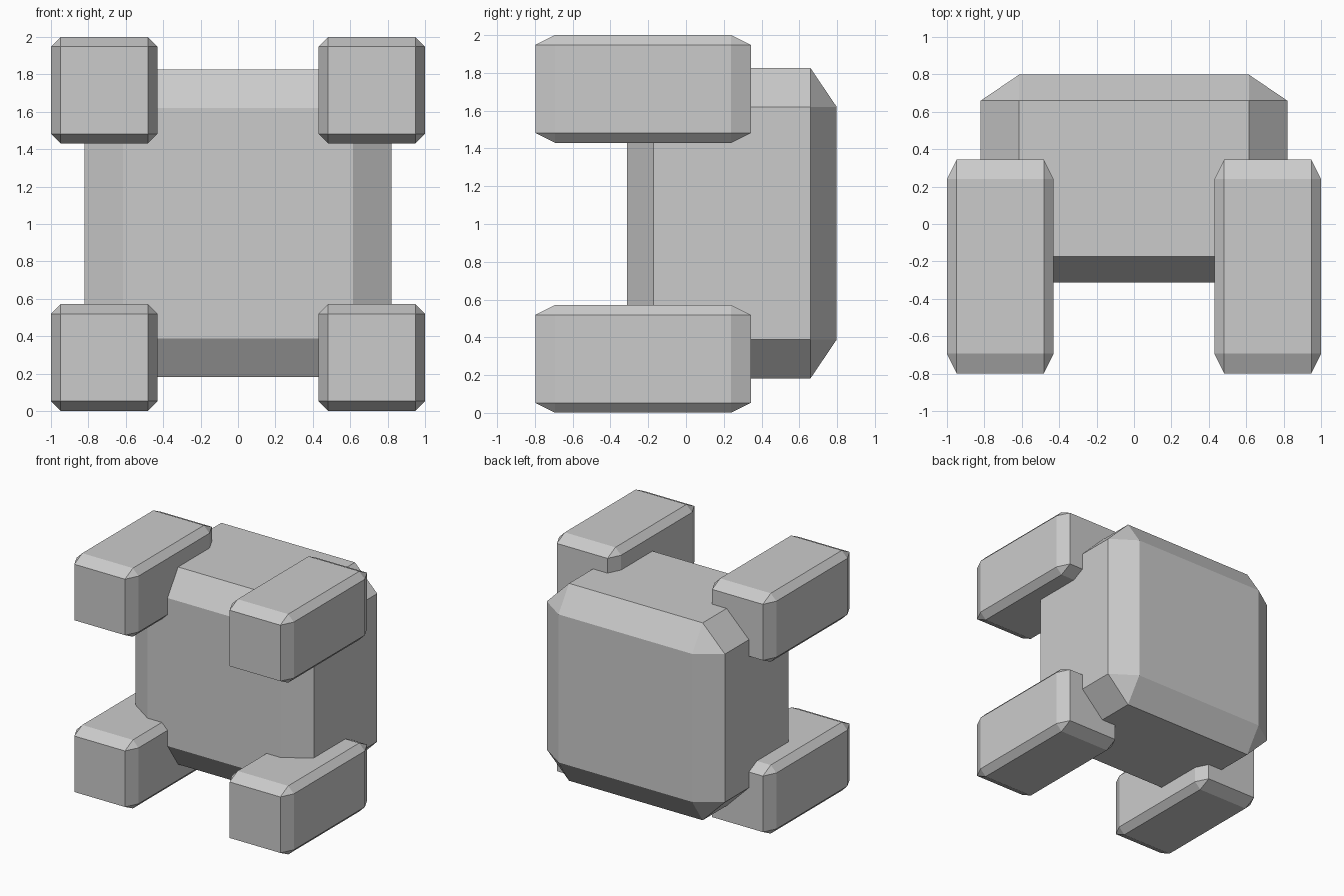
import bpy
import bmesh
from mathutils import Matrix

if "Cube" in bpy.data.objects:
    bpy.data.objects.remove(bpy.data.objects["Cube"])


def chamfered_box(name, centre, half, fraction):
    """Chamfer a 2-unit cube, then stretch it so the chamfers stretch with it."""
    bm = bmesh.new()
    bmesh.ops.create_cube(bm, size=2)
    bmesh.ops.bevel(bm, geom=bm.edges[:], offset=fraction, offset_type='OFFSET',
                    segments=1, affect='EDGES')
    bmesh.ops.transform(bm, matrix=Matrix.Diagonal((*half, 1)), verts=bm.verts)
    mesh = bpy.data.meshes.new(name)
    bm.to_mesh(mesh)
    bm.free()
    obj = bpy.data.objects.new(name, mesh)
    obj.location = centre
    bpy.context.collection.objects.link(obj)
    return obj


# Main body block
chamfered_box("body", (0, 0.243, 1.004), (0.82, 0.555, 0.821), 0.25)

# Four limbs pointing forward from the corners
for side, x in (("left", -0.715), ("right", 0.715)):
    for level, z in (("lower", 0.286), ("upper", 1.715)):
        chamfered_box(f"{level}_{side}_limb", (x, -0.227, z),
                      (0.285, 0.571, 0.285), 0.183)
